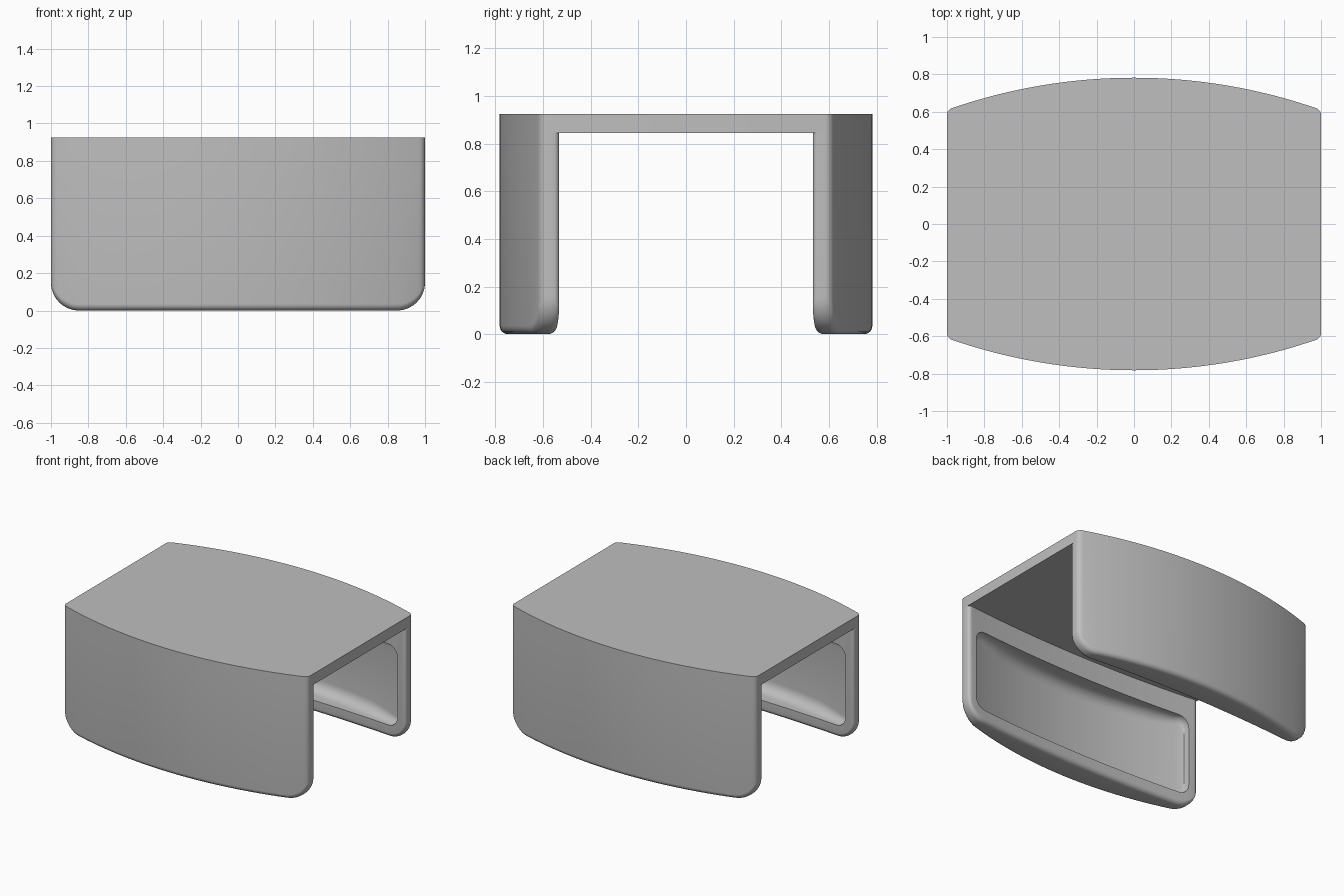
import bpy
import bmesh
from math import sqrt, cos, sin, pi

cube = bpy.data.objects.get("Cube")
if cube:
    bpy.data.objects.remove(cube, do_unlink=True)

grey = bpy.data.materials.new("plain grey")
grey.use_nodes = True
COLOUR = (0.52, 0.52, 0.52, 1)
grey.diffuse_color = COLOUR
grey.node_tree.nodes["Principled BSDF"].inputs["Base Color"].default_value = COLOUR

TOP, UNDER = 0.925, 0.845
EDGE = 0.025      # rounding of the upright end edges
CORNER = 0.15     # rounding of the lower leg corners
POCKET = 0.93     # half length of the pocket


def bow(x, middle, rise):
    """Shallow arc that drops by rise from the middle to the ends."""
    radius = (1 + rise * rise) / (2 * rise)
    return middle - radius + sqrt(radius * radius - x * x)


def round_in(x, half, r):
    """How far a corner of radius r draws in at station x."""
    d = max(r - (half - abs(x)), 0)
    return r - sqrt(max(r * r - d * d, 0))


def outer(x):
    return bow(x, 0.782, 0.172)


def loft(name, half, section, count=72):
    """Skin the closed (y, z) sections along x and cap both ends."""
    bm = bmesh.new()
    rings = []
    for i in range(count + 1):
        x = -half * cos(pi * i / count)
        rings.append([bm.verts.new((x, y, z)) for y, z in section(x)])
    for a, b in zip(rings, rings[1:]):
        n = len(a)
        for j in range(n):
            k = (j + 1) % n
            bm.faces.new((a[j], a[k], b[k], b[j]))
    bm.faces.new(rings[0])
    bm.faces.new(rings[-1])
    bmesh.ops.recalc_face_normals(bm, faces=bm.faces)
    mesh = bpy.data.meshes.new(name)
    bm.to_mesh(mesh)
    bm.free()
    mesh.materials.append(grey)
    obj = bpy.data.objects.new(name, mesh)
    bpy.context.collection.objects.link(obj)
    return obj


def arc(cy, cz, r, start, steps=6):
    """Quarter circle of points in the (y, z) plane."""
    angles = [start + pi / 2 * i / steps for i in range(steps + 1)]
    return [(cy + r * cos(a), cz + r * sin(a)) for a in angles]


def plate_section(x):
    y = outer(x) - round_in(x, 1, EDGE)
    return [(-y, UNDER), (y, UNDER), (y, TOP), (-y, TOP)]


def leg_section(x):
    e = round_in(x, 1, EDGE)
    inside, outside = bow(x, 0.58, 0.05) + e, outer(x) - e
    low = round_in(x, 1, CORNER)
    r = min(0.035, (outside - inside) * 0.45)
    return ([(inside, UNDER)] + arc(inside + r, low + r, r, pi)
            + arc(outside - r, low + r, r, 1.5 * pi) + [(outside, UNDER)])


def pocket_section(x):
    c = round_in(x, POCKET, 0.08)
    low, high = 0.09 + c, 0.69 - c
    wall = outer(x) - 0.05
    r = min(0.08, (wall - bow(x, 0.58, 0.05)) * 0.8)
    return ([(0.4, low)] + arc(wall - r, low + r, r, 1.5 * pi)
            + arc(wall - r, high - r, r, 0) + [(0.4, high)])


def mirrored(section, side):
    return lambda x: [(side * y, z) for y, z in section(x)]


# Top plate with bowed front and back
parts = [loft("top_plate", 1, plate_section)]

# Two bowed legs, each hollowed by a pocket on its inner face
for name, side in (("front_leg", -1), ("back_leg", 1)):
    leg = loft(name, 1, mirrored(leg_section, side))
    cutter = loft(name + "_pocket_cutter", POCKET, mirrored(pocket_section, side), 60)
    cutter.hide_render = True
    cut = leg.modifiers.new("pocket", "BOOLEAN")
    cut.operation = "DIFFERENCE"
    cut.solver = "EXACT"
    cut.object = cutter
    bpy.ops.object.select_all(action="DESELECT")
    leg.select_set(True)
    bpy.context.view_layer.objects.active = leg
    bpy.ops.object.modifier_apply(modifier=cut.name)
    bpy.data.objects.remove(cutter, do_unlink=True)
    parts.append(leg)

# Smooth shading with sharp rims
for part in parts:
    bpy.ops.object.select_all(action="DESELECT")
    part.select_set(True)
    bpy.context.view_layer.objects.active = part
    bpy.ops.object.shade_smooth_by_angle(angle=pi / 6)
